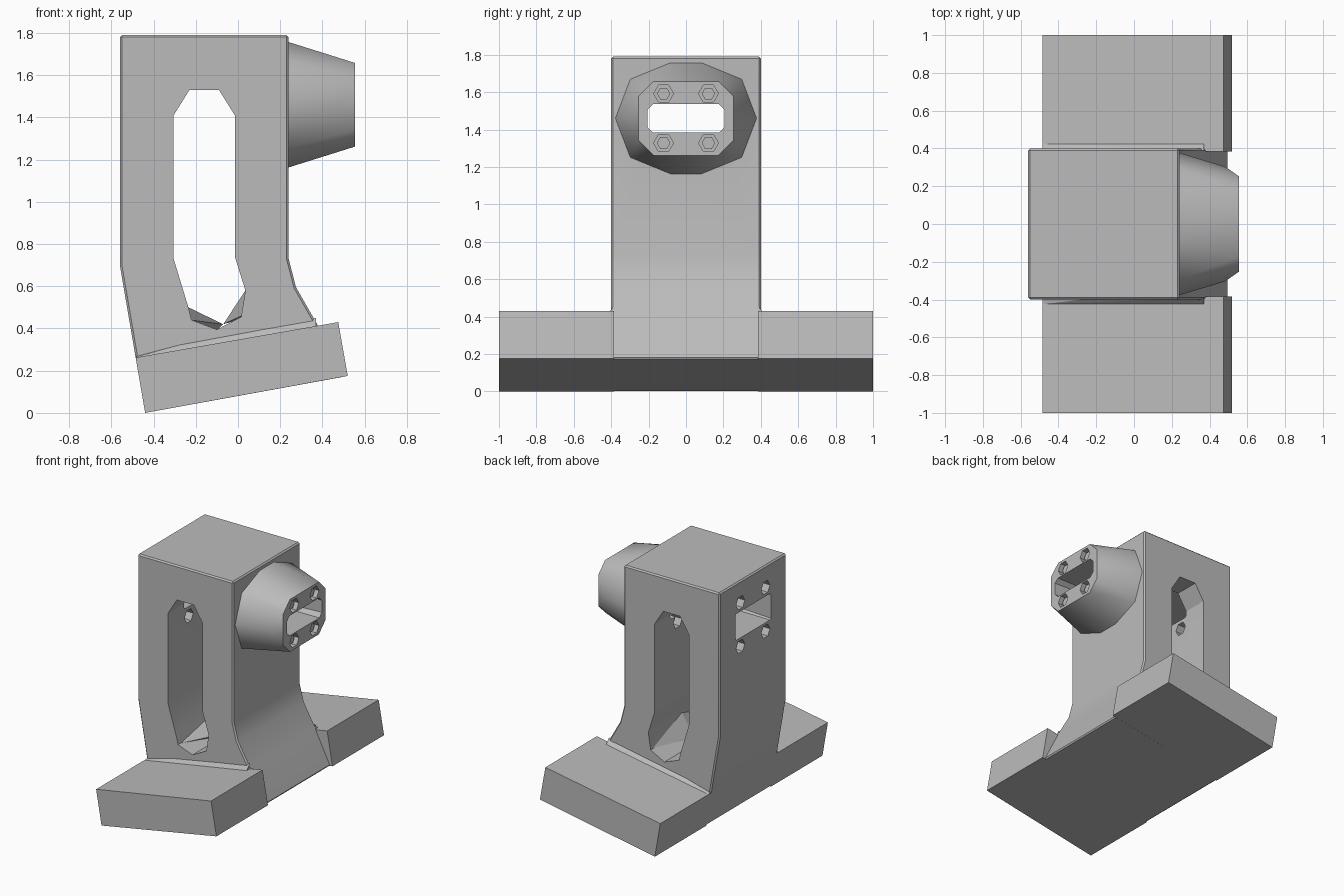
import bpy, bmesh, math
from mathutils import Vector

cube = bpy.data.objects.get("Cube")
if cube:
    bpy.data.objects.remove(cube, do_unlink=True)

grey = bpy.data.materials.new("plain_grey")
grey.use_nodes = True
grey.diffuse_color = (0.5, 0.5, 0.5, 1)
grey.node_tree.nodes["Principled BSDF"].inputs["Base Color"].default_value = (0.5, 0.5, 0.5, 1)


def finish(name, bm):
    bmesh.ops.recalc_face_normals(bm, faces=bm.faces)
    mesh = bpy.data.meshes.new(name)
    bm.to_mesh(mesh)
    bm.free()
    mesh.materials.append(grey)
    ob = bpy.data.objects.new(name, mesh)
    bpy.context.collection.objects.link(ob)
    return ob


def extrude_y(name, profile, y0, y1):
    """Prism from an x-z profile."""
    bm = bmesh.new()
    face = bm.faces.new([bm.verts.new((x, y0, z)) for x, z in profile])
    new = bmesh.ops.extrude_face_region(bm, geom=[face])["geom"]
    bmesh.ops.translate(bm, vec=(0, y1 - y0, 0),
                        verts=[v for v in new if isinstance(v, bmesh.types.BMVert)])
    return finish(name, bm)


def hull(name, points):
    """Convex solid around points."""
    bm = bmesh.new()
    for p in points:
        bm.verts.new(p)
    out = bmesh.ops.convex_hull(bm, input=bm.verts)
    loose = [v for v in bm.verts if not v.link_faces]
    bmesh.ops.delete(bm, geom=loose, context='VERTS')
    bmesh.ops.dissolve_limit(bm, angle_limit=0.01, verts=bm.verts, edges=bm.edges)
    return finish(name, bm)


def chamfered(x, hy, hz, c):
    """Rectangle with cut corners, facing x, about the boss axis."""
    return [(x, sy * a, AXIS + sz * b) for sy in (-1, 1) for sz in (-1, 1)
            for a, b in ((hy - c, hz), (hy, hz - c))]


def hexagon(name, x0, x1, y, z, r):
    """Hexagonal bar along x."""
    turns = [i * math.pi / 3 for i in range(6)]
    return hull(name, [(x, y + r * math.cos(t), z + r * math.sin(t))
                       for x in (x0, x1) for t in turns])


def apply(ob, mod):
    bpy.ops.object.select_all(action='DESELECT')
    bpy.context.view_layer.objects.active = ob
    ob.select_set(True)
    bpy.ops.object.modifier_apply(modifier=mod.name)


def cut(ob, cutters):
    for c in cutters:
        mod = ob.modifiers.new("cut", 'BOOLEAN')
        mod.operation = 'DIFFERENCE'
        mod.solver = 'EXACT'
        mod.object = c
        apply(ob, mod)


def chamfer(ob, width):
    mod = ob.modifiers.new("edge", 'BEVEL')
    mod.width = width
    mod.segments = 1
    mod.limit_method = 'ANGLE'
    mod.angle_limit = math.radians(60)
    apply(ob, mod)


def smooth(ob, degrees):
    bpy.ops.object.select_all(action='DESELECT')
    bpy.context.view_layer.objects.active = ob
    ob.select_set(True)
    bpy.ops.object.shade_smooth_by_angle(angle=math.radians(degrees))


AXIS = 1.46

# Upright column, flaring into the tilted foot
column = extrude_y("column", [
    (-0.56, 1.79), (0.24, 1.79), (0.24, 0.73), (0.275, 0.595), (0.375, 0.42),
    (0.50, 0.171), (-0.44, 0), (-0.485, 0.262), (-0.56, 0.70)], -0.4, 0.4)
chamfer(column, 0.01)

# Tilted foot blocks and the thin fillets where they meet the column
foot = [(-0.44, 0), (0.52, 0.175), (0.475, 0.43), (-0.485, 0.262)]
for side, s in (("right", -1), ("left", 1)):
    y0, y1 = sorted((s * 0.385, s))
    extrude_y("foot_" + side, foot, y0, y1)
    hull("fillet_" + side, [(x, s * y, z) for x, y, z in (
        (-0.48, 0.39, 0.27), (-0.2, 0.39, 0.345), (0.37, 0.39, 0.45),
        (-0.48, 0.39, 0.25), (0.37, 0.39, 0.40),
        (-0.48, 0.425, 0.262), (0.37, 0.425, 0.411))])

# Tapered boss, ten sides at the column and eight at its end
ring = [(0.375 if abs(a) == 0.375 else a, b) for a, b in
        ((0.38, 0), (0.3, 0.21), (0.08, 0.3))]
root = {(0.23, sy * a, AXIS + sz * b) for a, b in ring for sy in (-1, 1) for sz in (-1, 1)}
boss = hull("boss", list(root) + chamfered(0.555, 0.253, 0.198, 0.08)
            + [(0.48, sy * 0.305, AXIS) for sy in (-1, 1)])

# Long slot through the column
slot = extrude_y("slot_cutter", [
    (-0.23, 1.53), (-0.09, 1.53), (-0.015, 1.41), (-0.015, 0.74), (0.035, 0.58),
    (0.015, 0.455), (-0.10, 0.395), (-0.22, 0.44), (-0.235, 0.5),
    (-0.305, 0.73), (-0.305, 1.41)], -0.6, 0.6)

# Window through boss and column
window = hull("window_cutter", chamfered(0.57, 0.207, 0.075, 0.03)
              + chamfered(-0.57, 0.212, 0.1, 0.01))

# Hexagonal holes: recesses with bolts in the boss, holes in the column walls
recesses, wall_holes = [], []
for sy in (-1, 1):
    for sz in (-1, 1):
        y, z = sy * 0.12, AXIS + sz * 0.132
        recesses.append(hexagon("recess_cutter", 0.44, 0.6, y, z, 0.053))
        hexagon("bolt_head", 0.42, 0.53, y, z, 0.036)
        wall_holes.append(hexagon("back_hole_cutter", -0.6, -0.25,
                                  sy * 0.15, AXIS + sz * 0.165, 0.052))
        if sz < 0:
            wall_holes.append(hexagon("inner_hole_cutter", -0.1, 0.1, y, z, 0.052))

cut(column, [slot, window] + wall_holes)
cut(boss, [window] + recesses)
smooth(column, 28)
smooth(boss, 32)

for c in [slot, window] + recesses + wall_holes:
    bpy.data.objects.remove(c, do_unlink=True)

# Sloped facets on the floor of the slot
hull("slot_floor_back", [(-0.235, 0, 0.5), (-0.07, 0, 0.42), (-0.1, 0, 0.39),
                         (-0.225, -0.38, 0.44), (-0.225, 0.38, 0.44)])
hull("slot_floor_front", [(0.035, 0, 0.58), (-0.07, 0, 0.42), (0.0, 0, 0.44),
                          (0.018, -0.38, 0.46), (0.018, 0.38, 0.46)])
